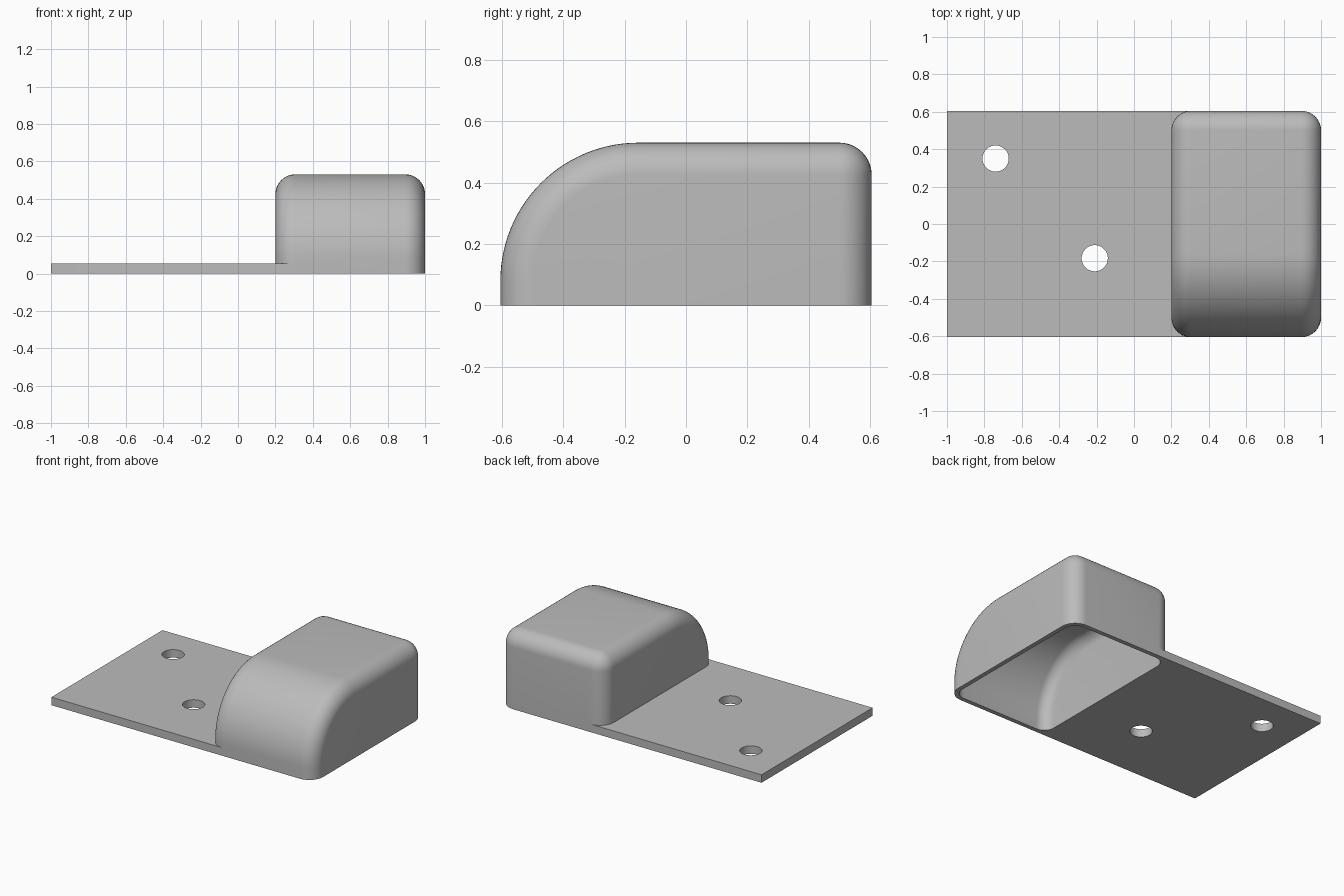
import bpy
import bmesh
import math

if "Cube" in bpy.data.objects:
    bpy.data.objects.remove(bpy.data.objects["Cube"], do_unlink=True)

W, D, H = 0.80, 1.21, 0.53      # hood width, depth, height
HOOD_X = 0.60                   # hood centre
PLATE_T = 0.055
WALL = 0.03
FILLET = 0.105
ARC = 0.45                      # large front radius

grey = bpy.data.materials.new("plain grey")
grey.use_nodes = True
colour = (0.5, 0.5, 0.5, 1)
grey.diffuse_color = colour
grey.node_tree.nodes["Principled BSDF"].inputs["Base Color"].default_value = colour


def finish(name, bm):
    bmesh.ops.recalc_face_normals(bm, faces=bm.faces)
    mesh = bpy.data.meshes.new(name)
    bm.to_mesh(mesh)
    bm.free()
    mesh.materials.append(grey)
    obj = bpy.data.objects.new(name, mesh)
    bpy.context.collection.objects.link(obj)
    return obj


def rounded_hood(name, inset, bottom):
    """Side profile with a big front arc, extruded in x, then filleted."""
    half, top, r = D / 2 - inset, H - inset, ARC - inset
    profile = [(half, bottom), (half, top)]
    steps = 28
    for i in range(steps + 1):
        a = math.pi / 2 * (1 + i / steps)
        profile.append((-half + r + r * math.cos(a), top - r + r * math.sin(a)))
    profile.append((-half, bottom))
    bm = bmesh.new()
    side = W / 2 - inset
    face = bm.faces.new([bm.verts.new((HOOD_X - side, y, z)) for y, z in profile])
    ext = bmesh.ops.extrude_face_region(bm, geom=[face])
    moved = [v for v in ext["geom"] if isinstance(v, bmesh.types.BMVert)]
    bmesh.ops.translate(bm, verts=moved, vec=(2 * side, 0, 0))
    bmesh.ops.recalc_face_normals(bm, faces=bm.faces)
    edges = [e for e in bm.edges
             if e.calc_face_angle(0) > 0.5
             and any(v.co.z > bottom + 0.001 for v in e.verts)]
    bmesh.ops.bevel(bm, geom=edges, offset=FILLET - inset, offset_type='OFFSET',
                    segments=10, profile=0.5, affect='EDGES', clamp_overlap=False)
    return finish(name, bm)


def box(name, x0, x1, depth, z0, z1):
    bm = bmesh.new()
    bmesh.ops.create_cube(bm, size=1)
    bmesh.ops.scale(bm, verts=bm.verts, vec=(x1 - x0, depth, z1 - z0))
    bmesh.ops.translate(bm, verts=bm.verts, vec=((x0 + x1) / 2, 0, (z0 + z1) / 2))
    return finish(name, bm)


def cylinder(name, x, y, radius):
    bm = bmesh.new()
    bmesh.ops.create_cone(bm, cap_ends=True, segments=48, radius1=radius,
                          radius2=radius, depth=0.4)
    bmesh.ops.translate(bm, verts=bm.verts, vec=(x, y, 0))
    return finish(name, bm)


def boolean(obj, other, operation):
    mod = obj.modifiers.new(other.name, 'BOOLEAN')
    mod.operation, mod.object, mod.solver = operation, other, 'EXACT'
    bpy.context.view_layer.objects.active = obj
    bpy.ops.object.modifier_apply(modifier=mod.name)
    bpy.data.objects.remove(other, do_unlink=True)


# Mounting plate joined to the hood, hollowed from below
bracket = rounded_hood("hooded_bracket", 0, 0)
boolean(bracket, box("plate", -1, HOOD_X - W / 2 + FILLET + 0.02, D, 0, PLATE_T), 'UNION')
boolean(bracket, rounded_hood("cavity", WALL, -0.1), 'DIFFERENCE')

# Screw holes
for x, y in [(-0.74, 0.35), (-0.21, -0.183)]:
    boolean(bracket, cylinder("screw_hole", x, y, 0.07), 'DIFFERENCE')

# Smooth fillets, crisp rims
bpy.ops.object.select_all(action='DESELECT')
bracket.select_set(True)
bpy.context.view_layer.objects.active = bracket
bpy.ops.object.shade_smooth_by_angle(angle=math.radians(30))
